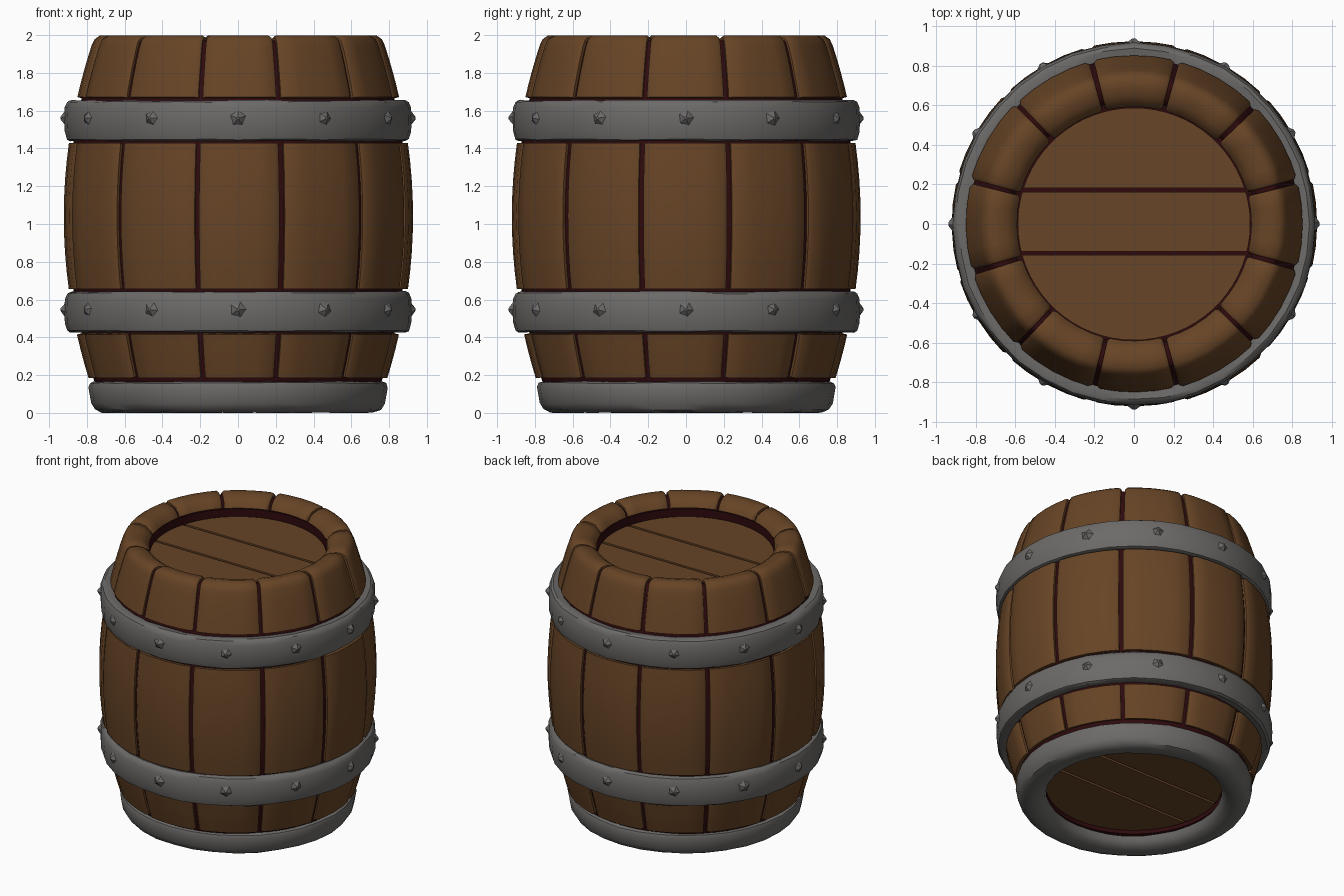
import bpy, bmesh, math, random
from mathutils import Vector, Matrix

if "Cube" in bpy.data.objects:
    bpy.data.objects.remove(bpy.data.objects["Cube"])

random.seed(4)


def material(name, rgb):
    m = bpy.data.materials.new(name)
    m.diffuse_color = (*rgb, 1)
    m.use_nodes = True
    m.node_tree.nodes["Principled BSDF"].inputs["Base Color"].default_value = m.diffuse_color
    return m


WOOD = material("brown wood", (0.135, 0.058, 0.019))
IRON = material("grey iron", (0.150, 0.145, 0.140))
DARK = material("dark red gap", (0.028, 0.003, 0.004))


def finish(bm, name, mat, angle=35):
    bmesh.ops.recalc_face_normals(bm, faces=bm.faces)
    me = bpy.data.meshes.new(name)
    bm.to_mesh(me)
    bm.free()
    ob = bpy.data.objects.new(name, me)
    bpy.context.collection.objects.link(ob)
    me.materials.append(mat)
    bpy.ops.object.select_all(action='DESELECT')
    ob.select_set(True)
    bpy.context.view_layer.objects.active = ob
    bpy.ops.object.shade_smooth_by_angle(angle=math.radians(angle))
    return ob


def polar(r, a, z):
    return Vector((r * math.cos(a), r * math.sin(a), z))


def belly(z):
    return 0.925 - 0.18 * (z - 1.04) ** 2


def outer_path(z0, z1, n):
    return [(belly(z), z) for z in (z0 + (z1 - z0) * i / n for i in range(n + 1))]


def inset(path, d):
    # push a profile towards the inside of the wall
    out = []
    for i, (r, z) in enumerate(path):
        a, b = path[max(i - 1, 0)], path[min(i + 1, len(path) - 1)]
        t = Vector((b[0] - a[0], b[1] - a[1])).normalized()
        out.append((r - t.y * d, z + t.x * d))
    return out


def lathe(name, path, seg, mat, closed=True, jitter=0.0):
    bm = bmesh.new()
    rings = []
    for i in range(seg):
        a, j = 2 * math.pi * i / seg, random.uniform(-jitter, jitter)
        rings.append([bm.verts.new(polar(r + j, a, z + random.uniform(-jitter, jitter)))
                      for r, z in path])
    n = len(path)
    for i in range(seg):
        p, q = rings[i], rings[(i + 1) % seg]
        for k in range(n if closed else n - 1):
            l = (k + 1) % n
            bm.faces.new((p[k], q[k], q[l], p[l]))
    return finish(bm, name, mat)


# ---- staves: twelve pillow-edged boards per tier ----
gaps = [math.radians(15.5 + 30 * i + random.uniform(-1.3, 1.3)) for i in range(12)]


def stave_tier(name, path):
    bm = bmesh.new()
    low = inset(path, 0.045)
    n = len(path)
    for i in range(12):
        a0, a1 = gaps[i], gaps[(i + 1) % 12] + (2 * math.pi if i == 11 else 0)
        g = math.radians(0.85)
        a0, a1 = a0 + g * random.uniform(.8, 1.2), a1 - g * random.uniform(.8, 1.2)
        e, lift = math.radians(1.3), random.uniform(-0.003, 0.003)
        mid = inset(path, 0.012)
        # columns: angle and the profile used there (buried, shoulder, top)
        cols = [(a0, low), (a0, mid), (a0 + e, path)]
        cols += [(a0 + (a1 - a0) * k / 4, path) for k in (1, 2, 3)]
        cols += [(a1 - e, path), (a1, mid), (a1, low)]
        grid = []
        for a, prof in cols:
            pts = [low[0]] + list(prof) + [low[-1]]
            grid.append([bm.verts.new(polar(r + lift, a, z)) for r, z in pts])
        for p, q in zip(grid, grid[1:]):
            for k in range(n + 1):
                bm.faces.new((p[k], q[k], q[k + 1], p[k + 1]))
    bmesh.ops.remove_doubles(bm, verts=bm.verts, dist=1e-5)
    return finish(bm, name, WOOD, 50)


rim = [(0.762, 1.978), (0.735, 1.997), (0.69, 1.998), (0.645, 1.985),
       (0.612, 1.962), (0.594, 1.93)]
stave_tier("lower_staves", outer_path(0.185, 0.415, 3))
stave_tier("middle_staves", outer_path(0.655, 1.43, 8))
stave_tier("upper_staves", outer_path(1.672, 1.945, 4) + rim)

# ---- dark core seen through the gaps ----
core = inset(outer_path(0.10, 1.93, 20) + rim, 0.026)
core += [(0.60, 1.92), (0.60, 1.82), (0.60, 0.10)]
lathe("dark_core", core, 72, DARK)


# ---- lids: three planks running along x, over a dark disc ----
def lid(name, z, up):
    bm = bmesh.new()
    R = 0.588
    for y0, y1 in ((-R, -0.158), (-0.138, 0.162), (0.182, R)):
        pts = []
        t0, t1 = math.asin(max(y0 / R, -1)), math.asin(min(y1 / R, 1))
        for k in range(15):
            t = t0 + (t1 - t0) * k / 14
            pts.append((R * math.cos(t), R * math.sin(t)))
        pts += [(-x, y) for x, y in reversed(pts)]
        f = bm.faces.new([bm.verts.new((x, y, z - up * 0.04)) for x, y in pts])
        ret = bmesh.ops.extrude_face_region(bm, geom=[f])
        vs = [v for v in ret["geom"] if isinstance(v, bmesh.types.BMVert)]
        bmesh.ops.translate(bm, verts=vs, vec=(0, 0, up * 0.04))
    bmesh.ops.remove_doubles(bm, verts=bm.verts, dist=1e-4)
    finish(bm, name + "_planks", WOOD)
    bm = bmesh.new()
    bmesh.ops.create_circle(bm, cap_ends=True, segments=48, radius=0.60,
                            matrix=Matrix.Translation((0, 0, z - up * 0.02)))
    finish(bm, name + "_dark_backing", DARK)


lid("top_lid", 1.87, 1)
lid("bottom_lid", 0.12, -1)


# ---- iron hoops with pointed studs ----
def hoop(name, z):
    prof = [(0.84, -0.100), (0.888, -0.108), (0.905, -0.100), (0.917, -0.06),
            (0.920, 0.0), (0.917, 0.07), (0.905, 0.098), (0.888, 0.107), (0.84, 0.10)]
    lathe(name, [(r, z + h) for r, h in prof], 36, IRON, jitter=0.003)
    bm = bmesh.new()
    for i in range(12):
        a = 2 * math.pi * i / 12
        m = (Matrix.Translation(polar(0.922, a, z + 0.012)) @ Matrix.Rotation(a, 4, 'Z')
             @ Matrix.Rotation(math.pi / 2, 4, 'Y')
             @ Matrix.Rotation(random.uniform(-.3, .3), 4, 'Z'))
        bmesh.ops.create_cone(bm, cap_ends=True, segments=5, radius1=0.055,
                              radius2=0.008, depth=0.034, matrix=m)
    finish(bm, name + "_studs", IRON, 20)


hoop("upper_hoop", 1.548)
hoop("lower_hoop", 0.535)

# ---- rounded iron base ring ----
base = [(0.76, 0.165), (0.782, 0.158), (0.790, 0.135), (0.775, 0.05), (0.755, 0.018),
        (0.72, 0.002), (0.67, 0.001), (0.625, 0.015), (0.598, 0.04), (0.585, 0.075),
        (0.61, 0.085)]
lathe("base_ring", base, 32, IRON, jitter=0.003)

# rest exactly on the ground
low = min(v.co.z for v in bpy.data.objects["base_ring"].data.vertices)
for v in bpy.data.objects["base_ring"].data.vertices:
    v.co.z = max(v.co.z, 0.0)
